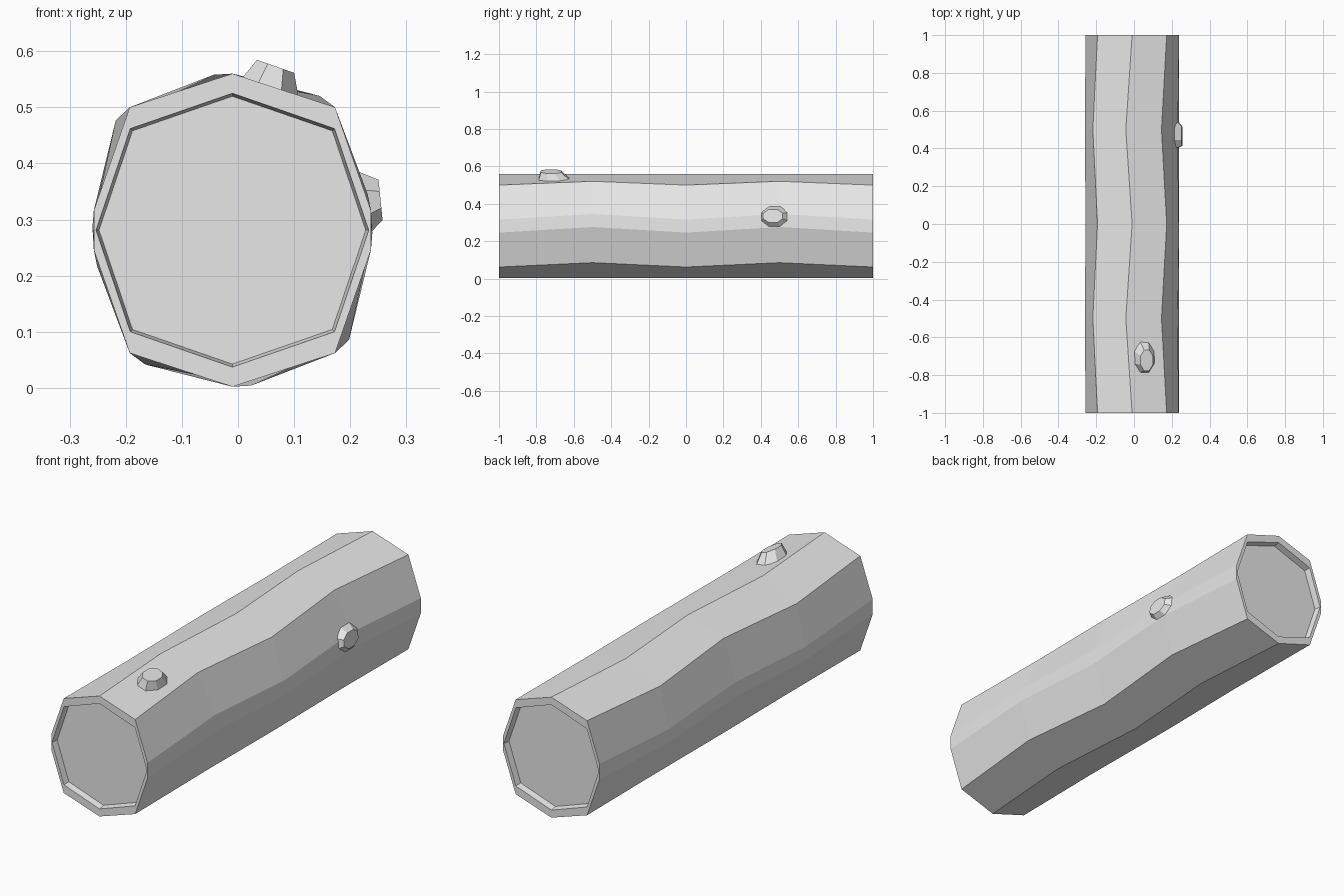
import bpy, bmesh, math
from mathutils import Vector

cube = bpy.data.objects.get("Cube")
if cube:
    bpy.data.objects.remove(cube, do_unlink=True)

grey = bpy.data.materials.new("plain_grey")
grey.use_nodes = True
grey.diffuse_color = (0.8, 0.8, 0.8, 1)
for node in grey.node_tree.nodes:
    if node.type == "BSDF_PRINCIPLED":
        node.inputs["Base Color"].default_value = grey.diffuse_color

CENTRE = Vector((-0.01, 0, 0.281))


def ring(bm, profile, y, twist=0.0):
    c, s = math.cos(twist), math.sin(twist)
    return [bm.verts.new(CENTRE + Vector((x * c - z * s, y, x * s + z * c)))
            for x, z in profile]


def bridge(bm, a, b):
    """Join two loops; repeated vertices collapse to triangles."""
    n = len(a)
    for i in range(n):
        j = (i + 1) % n
        corners = [a[i], a[j], b[j], b[i]]
        bm.faces.new(list(dict.fromkeys(corners)))


def finish(bm, name):
    bmesh.ops.recalc_face_normals(bm, faces=bm.faces)
    mesh = bpy.data.meshes.new(name)
    bm.to_mesh(mesh)
    bm.free()
    mesh.materials.append(grey)
    obj = bpy.data.objects.new(name, mesh)
    bpy.context.collection.objects.link(obj)
    return obj


# Bark: ten-sided outline with narrow flats at both sides
half = [(0.247, -0.035), (0.247, 0.035), (0.183, 0.219), (0, 0.279), (-0.183, 0.219)]
outline = half + [(-x, -z) for x, z in half]
# Recess: eight-sided, sharing one point across each side flat
half_in = [(0.243, 0), (0.182, 0.181), (0, 0.244), (-0.182, 0.181)]
recess = half_in + [(-x, -z) for x, z in half_in]
shared = [0, 0, 1, 2, 3, 4, 4, 5, 6, 7]

bm = bmesh.new()
rings = [ring(bm, outline, -1 + 0.5 * i, 0.12 * (i % 2)) for i in range(5)]
for a, b in zip(rings, rings[1:]):
    bridge(bm, a, b)
# Sunken cut wood at both ends
for outer, side in ((rings[0], -1), (rings[-1], 1)):
    lip = ring(bm, recess, side)
    floor = ring(bm, [(x * 0.978, z * 0.978) for x, z in recess], side * 0.97)
    bridge(bm, outer, [lip[i] for i in shared])
    bridge(bm, lip, floor)
    bm.faces.new(floor)
finish(bm, "log")


# Branch stubs: tapered eight-sided knots
def knot(name, base, top, sides=8):
    bm = bmesh.new()
    loops = []
    for centre, across, width, length in (base, top):
        across = Vector(across).normalized() * width
        along = Vector((0, length, 0))
        angles = [math.tau * (i + 0.5) / sides for i in range(sides)]
        grow = 1 / math.cos(math.pi / sides)
        loops.append([bm.verts.new(Vector(centre) + grow * (across * math.cos(t)
                      + along * math.sin(t))) for t in angles])
    bridge(bm, *loops)
    for loop in loops:
        bm.faces.new(loop)
    finish(bm, name)


knot("top_knot",
     ((0.055, -0.705, 0.531), (0.94, 0, -0.25), 0.055, 0.082),
     ((0.067, -0.722, 0.573), (0.94, 0, -0.33), 0.035, 0.055))
knot("side_knot",
     ((0.225, 0.475, 0.33), (-0.18, 0, 1), 0.056, 0.074),
     ((0.254, 0.465, 0.335), (-0.1, 0, 1), 0.036, 0.052))
